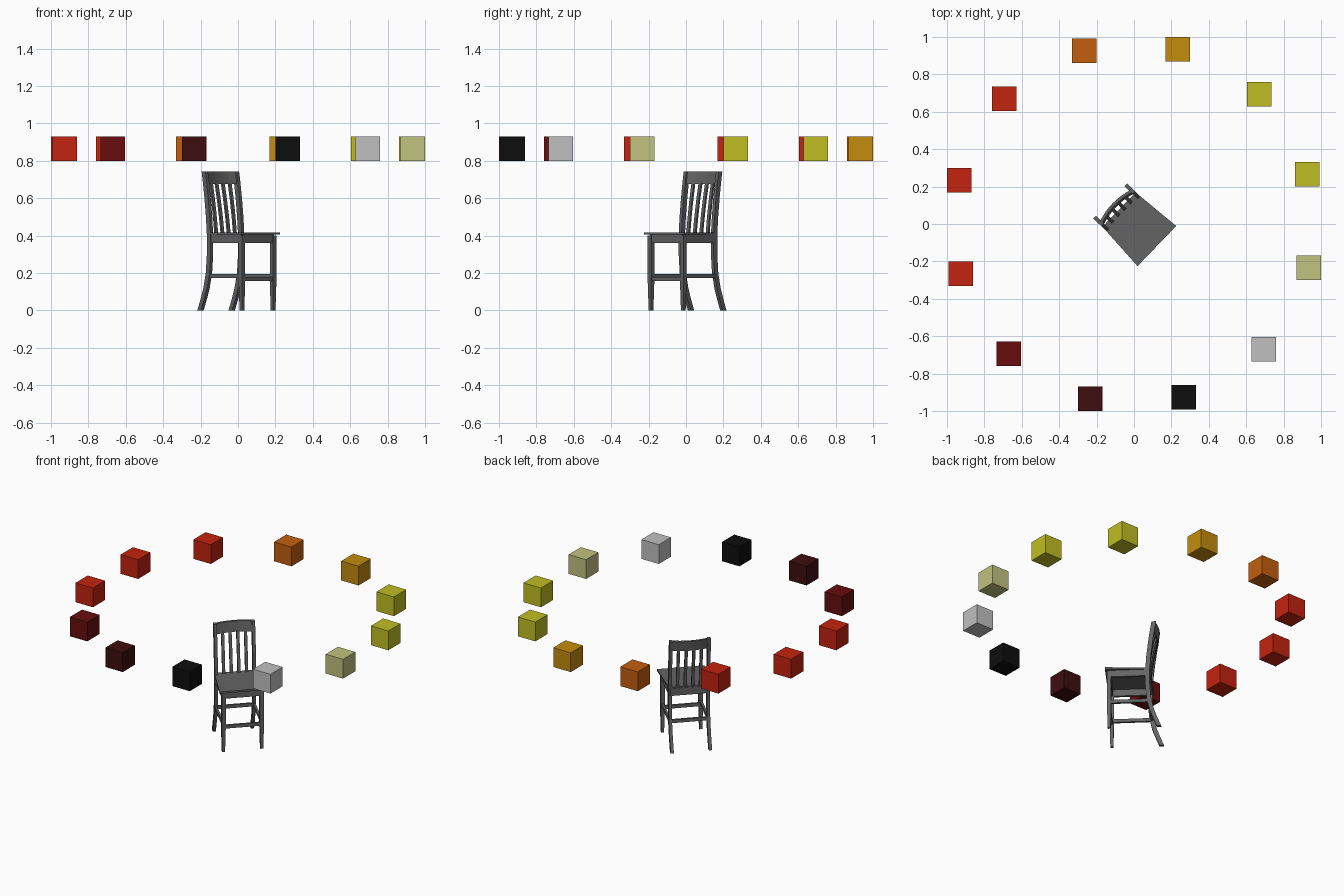
import bpy, bmesh, math
from mathutils import Matrix

if "Cube" in bpy.data.objects:
    bpy.data.objects.remove(bpy.data.objects["Cube"])

TURN = Matrix.Rotation(math.radians(46), 4, 'Z')


def material(name, r, g, b):
    lin = [((c / 255 + 0.055) / 1.055) ** 2.4 if c > 10 else c / 3295 for c in (r, g, b)]
    m = bpy.data.materials.new(name)
    m.use_nodes = True
    m.diffuse_color = (*lin, 1)
    m.node_tree.nodes["Principled BSDF"].inputs["Base Color"].default_value = (*lin, 1)
    return m


def finish(name, bm, mat):
    bmesh.ops.recalc_face_normals(bm, faces=bm.faces)
    mesh = bpy.data.meshes.new(name)
    bm.to_mesh(mesh)
    bm.free()
    mesh.materials.append(mat)
    ob = bpy.data.objects.new(name, mesh)
    bpy.context.collection.objects.link(ob)
    return ob


def loft(name, rings):
    """Skin a row of four-point rings, cap the ends and turn into the chair's direction."""
    bm = bmesh.new()
    rows = [[bm.verts.new(p) for p in ring] for ring in rings]
    for a, b in zip(rows, rows[1:]):
        for i in range(4):
            j = (i + 1) % 4
            bm.faces.new((a[i], a[j], b[j], b[i]))
    bm.faces.new(rows[0])
    bm.faces.new(rows[-1])
    bm.transform(TURN)
    return finish(name, bm, wood)


def flat_ring(x, y, z, w, d):
    return [(x + sx * w / 2, y + sy * d / 2, z)
            for sx, sy in ((-1, -1), (1, -1), (1, 1), (-1, 1))]


def bar(name, a, b, thick, z0, z1):
    """Upright plank running between two floor-plan points."""
    dx, dy = b[0] - a[0], b[1] - a[1]
    n = math.hypot(dx, dy)
    ox, oy = -dy / n * thick / 2, dx / n * thick / 2
    return loft(name, [[(x - ox, y - oy, z0), (x + ox, y + oy, z0),
                        (x + ox, y + oy, z1), (x - ox, y - oy, z1)] for x, y in (a, b)])


wood = material("dark grey wood", 100, 100, 100)

# Side profile of the back posts: height, depth
PROFILE = [(0, .163), (.06, .139), (.12, .118), (.2, .1), (.3, .092), (.4, .092),
           (.5, .099), (.6, .11), (.68, .121), (.743, .131)]
SEAT, TOP, HALF, FRONT = .417, .743, .12, -.145


def depth(z):
    for (z0, y0), (z1, y1) in zip(PROFILE, PROFILE[1:]):
        if z <= z1:
            return y0 + (y1 - y0) * (z - z0) / (z1 - z0)
    return PROFILE[-1][1]


def bow(x):
    return .02 * (1 - (x / HALF) ** 2)


# Legs and back posts
for side, s in (("right", -1), ("left", 1)):
    loft(side + "_front_leg", [flat_ring(s * HALF, FRONT, z, w, w)
                               for z, w in ((0, .018), (.15, .025), (.4, .025))])
    loft(side + "_back_post", [flat_ring(s * HALF, y, z, .02, .028) for z, y in PROFILE])
    # Side apron and side stretcher
    bar(side + "_apron", (s * HALF, FRONT), (s * HALF, depth(.38)), .016, .36, .41)
    bar(side + "_stretcher", (s * HALF, FRONT), (s * HALF, depth(.185)), .014, .174, .196)

# Front and back aprons and stretchers
for end, y, zs in (("front", FRONT, .167), ("back", depth(.185), .185)):
    bar(end + "_apron", (-HALF, y), (HALF, y), .016, .36, .41)
    bar(end + "_stretcher", (-HALF, y), (HALF, y), .014, zs - .011, zs + .011)

# Tapered seat board
loft("seat", [[(-.149, -.17, z), (.149, -.17, z), (.128, .108, z), (-.128, .108, z)]
              for z in (SEAT - .012, SEAT)])

# Bowed top rail
rail = []
for i in range(9):
    x = HALF * (i / 4 - 1)
    lo, hi = depth(.675) + bow(x), depth(TOP) + bow(x)
    rail.append([(x, lo - .008, .675), (x, lo + .008, .675), (x, hi + .008, TOP), (x, hi - .008, TOP)])
loft("top_rail", rail)

# Curved back slats
for k in range(4):
    x = HALF * (k - 1.5) * .4
    zs = [SEAT - .01 + (.69 - SEAT) * i / 7 for i in range(8)]
    loft(f"back_slat_{k + 1}", [flat_ring(x, depth(z) + bow(x) * (z - SEAT) / (TOP - SEAT), z, .019, .011)
                                for z in zs])

# Ring of floating blocks
red = material("red", 195, 35, 15)
yellow = material("yellow", 192, 190, 35)
colours = [yellow, yellow, material("amber", 195, 140, 15), material("orange", 195, 95, 13),
           red, red, red, material("dark red", 104, 13, 14), material("maroon", 62, 13, 15),
           material("black", 13, 13, 13), material("light grey", 192, 192, 192),
           material("pale yellow", 194, 194, 129)]
for k, mat in enumerate(colours):
    a = math.radians(16 + 30 * k)
    bm = bmesh.new()
    bmesh.ops.create_cube(bm, size=.131)
    bm.transform(Matrix.Translation((.963 * math.cos(a), .963 * math.sin(a), .864)))
    finish(f"block_{k + 1}", bm, mat)
